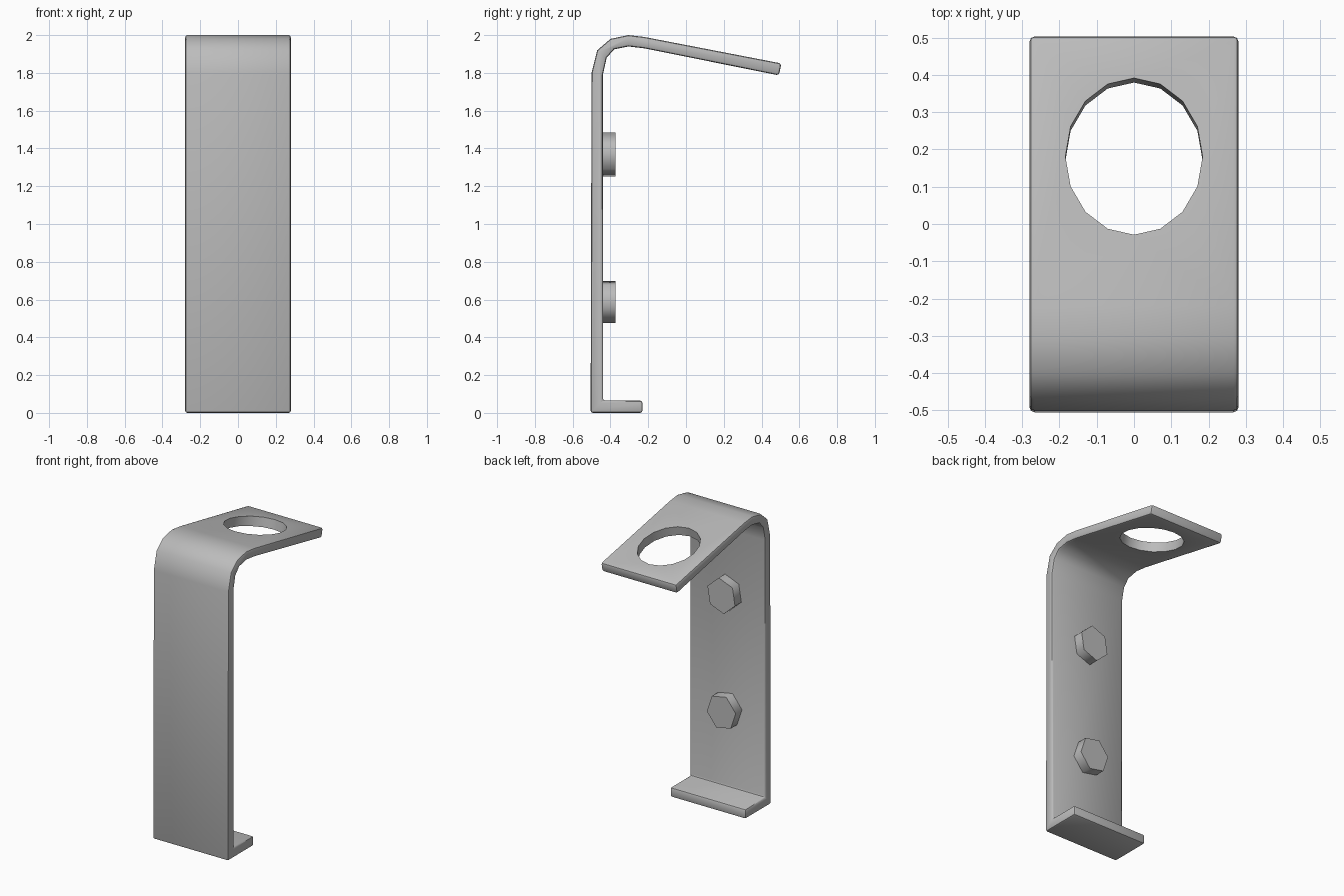
import bpy, bmesh, math
from mathutils import Matrix, Vector

old = bpy.data.objects.get("Cube")
if old:
    bpy.data.objects.remove(old, do_unlink=True)

grey = bpy.data.materials.new("grey_metal")
grey.use_nodes = True
colour = (0.5, 0.5, 0.5, 1)
grey.diffuse_color = colour
grey.node_tree.nodes["Principled BSDF"].inputs["Base Color"].default_value = colour


def make_object(name, bm):
    bmesh.ops.recalc_face_normals(bm, faces=bm.faces)
    mesh = bpy.data.meshes.new(name)
    bm.to_mesh(mesh)
    bm.free()
    mesh.materials.append(grey)
    obj = bpy.data.objects.new(name, mesh)
    bpy.context.collection.objects.link(obj)
    return obj


def activate(obj):
    bpy.ops.object.select_all(action="DESELECT")
    obj.select_set(True)
    bpy.context.view_layer.objects.active = obj


def smooth(obj, degrees):
    activate(obj)
    bpy.ops.object.shade_smooth_by_angle(angle=math.radians(degrees))


def prism(name, sides, radius, depth, matrix):
    bm = bmesh.new()
    bmesh.ops.create_cone(bm, cap_ends=True, segments=sides, radius1=radius,
                          radius2=radius, depth=depth, matrix=matrix)
    return make_object(name, bm)


# Bent strip: side profile (y, z) extruded across the width
half_width = 0.28
profile = [(-0.505, 0), (-0.5, 1.8), (-0.47, 1.92), (-0.4, 1.98),
           (-0.305, 2), (-0.22, 1.99), (0.505, 1.85), (0.492, 1.787),
           (-0.22, 1.93), (-0.305, 1.94), (-0.38, 1.925), (-0.42, 1.88),
           (-0.44, 1.79), (-0.44, 0.065), (-0.23, 0.065), (-0.23, 0)]
bm = bmesh.new()
cap = bm.faces.new([bm.verts.new((-half_width, y, z)) for y, z in profile])
side = bmesh.ops.extrude_face_region(bm, geom=[cap])["geom"]
bmesh.ops.translate(bm, vec=(2 * half_width, 0, 0),
                    verts=[v for v in side if isinstance(v, bmesh.types.BMVert)])
bracket = make_object("bent_bracket", bm)

# Softened edges
bevel = bracket.modifiers.new("soft_edges", "BEVEL")
bevel.width = 0.013
bevel.segments = 2
bevel.limit_method = "ANGLE"
bevel.angle_limit = math.radians(60)

# Oval hole, square to the sloping top
slope = math.atan2(0.14, 0.725)
cutter = prism("hole_cutter", 16, 1, 0.4,
               Matrix.Translation((0, 0.175, 1.88)) @ Matrix.Rotation(-slope, 4, "X")
               @ Matrix.Diagonal((0.184, 0.214, 1, 1)))
cutter.hide_render = True
hole = bracket.modifiers.new("hole", "BOOLEAN")
hole.operation = "DIFFERENCE"
hole.solver = "EXACT"
hole.object = cutter
activate(bracket)
for name in ("soft_edges", "hole"):
    bpy.ops.object.modifier_apply(modifier=name)
bpy.data.objects.remove(cutter, do_unlink=True)
smooth(bracket, 35)

# Hexagonal bolt heads on the inner wall, each turned a little differently
for name, z, turn in (("upper_bolt", 1.367, 20), ("lower_bolt", 0.587, -10)):
    bolt = prism(name, 6, 0.118, 0.08,
                 Matrix.Translation((0, -0.413, z)) @ Matrix.Diagonal((0.92, 1, 1, 1))
                 @ Matrix.Rotation(math.radians(90 - turn), 4, "Y")
                 @ Matrix.Rotation(math.radians(90), 4, "X"))
    smooth(bolt, 65)
